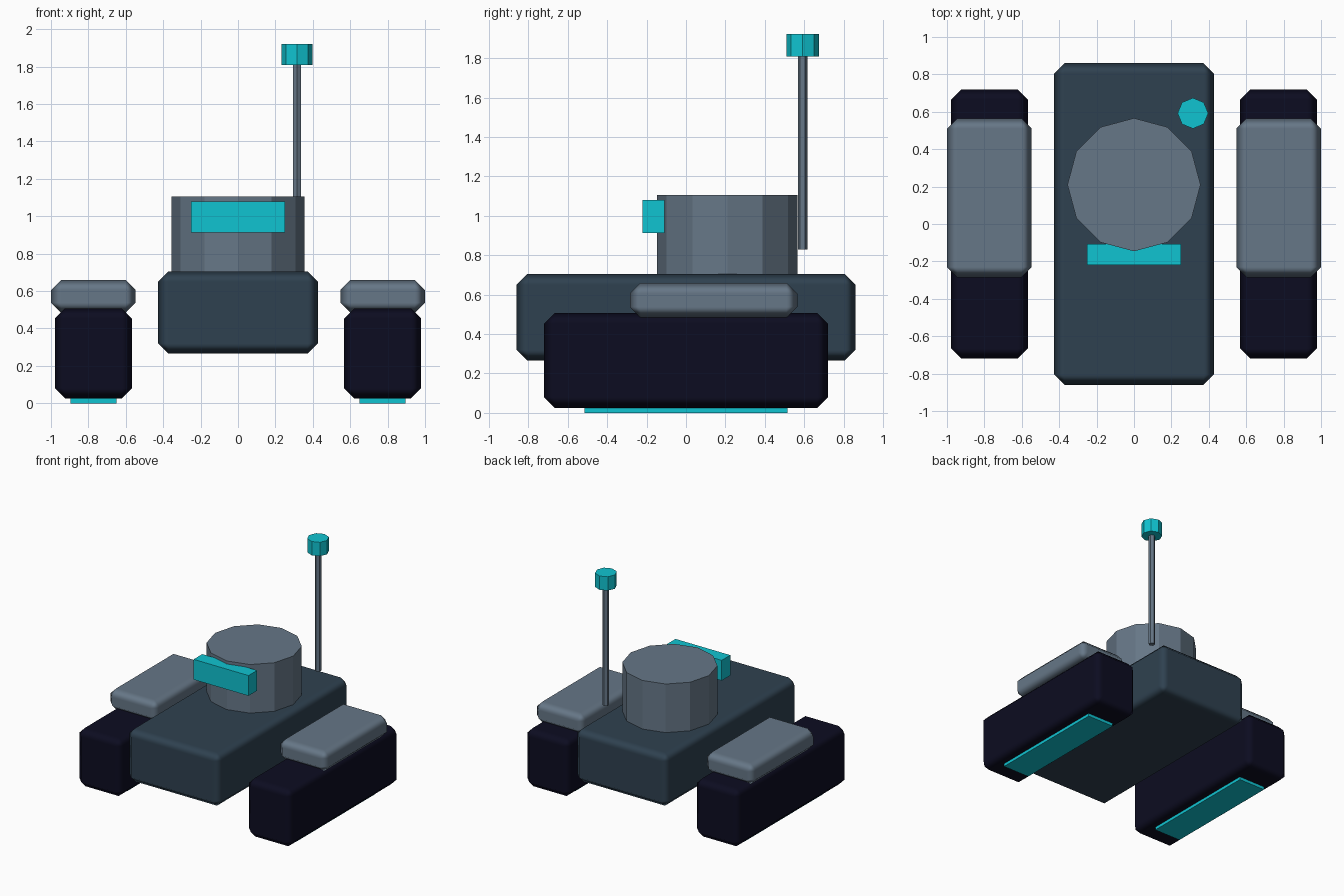
import bpy, math

if "Cube" in bpy.data.objects:
    bpy.data.objects.remove(bpy.data.objects["Cube"])


def material(name, rgb):
    m = bpy.data.materials.new(name)
    m.diffuse_color = (*rgb, 1)
    m.use_nodes = True
    m.node_tree.nodes["Principled BSDF"].inputs["Base Color"].default_value = m.diffuse_color
    return m


SLATE = material("dark slate", (0.028, 0.053, 0.080))
GREY = material("blue grey", (0.133, 0.184, 0.242))
NAVY = material("near black navy", (0.0037, 0.0037, 0.0150))
CYAN = material("bright cyan", (0.005, 0.55, 0.64))


def box(name, mat, x, y, z, bevel=0.0):
    """Box from (min, max) ranges, optionally with soft chamfered edges."""
    ranges = (x, y, z)
    bpy.ops.mesh.primitive_cube_add(size=1, location=[(a + b) / 2 for a, b in ranges])
    ob = bpy.context.object
    ob.name = name
    ob.scale = [b - a for a, b in ranges]
    bpy.ops.object.transform_apply(location=False, rotation=False, scale=True)
    ob.data.materials.append(mat)
    if bevel:
        bpy.ops.object.shade_smooth()
        mod = ob.modifiers.new("chamfer", 'BEVEL')
        mod.width = bevel
        mod.segments = 1
        mod.harden_normals = True
    return ob


def prism(name, mat, sides, radius, x, y, z):
    """Upright flat-sided cylinder."""
    bpy.ops.mesh.primitive_cylinder_add(vertices=sides, radius=radius, depth=z[1] - z[0],
                                        location=(x, y, (z[0] + z[1]) / 2))
    ob = bpy.context.object
    ob.name = name
    ob.data.materials.append(mat)
    return ob


# Hull, turret and visor
box("hull", SLATE, (-0.427, 0.427), (-0.86, 0.86), (0.265, 0.705), 0.055)
prism("turret", GREY, 12, 0.356, 0, 0.21, (0.70, 1.105))
box("visor", CYAN, (-0.25, 0.25), (-0.22, -0.108), (0.913, 1.08))

# Antenna mast and beacon
prism("antenna_mast", GREY, 6, 0.0245, 0.315, 0.592, (0.83, 1.81))
prism("antenna_beacon", CYAN, 8, 0.082, 0.315, 0.592, (1.808, 1.922))

# Side pods, mirrored left and right
for side, s in (("left", -1), ("right", 1)):
    def span(a, b):
        return tuple(sorted((s * a, s * b)))
    box(side + "_skid", NAVY, span(0.567, 0.979), (-0.72, 0.72), (0.025, 0.508), 0.055)
    box(side + "_fender", GREY, span(0.547, 1.0), (-0.285, 0.565), (0.483, 0.66), 0.055)
    box(side + "_glow_strip", CYAN, span(0.65, 0.896), (-0.515, 0.515), (0.0, 0.04))
